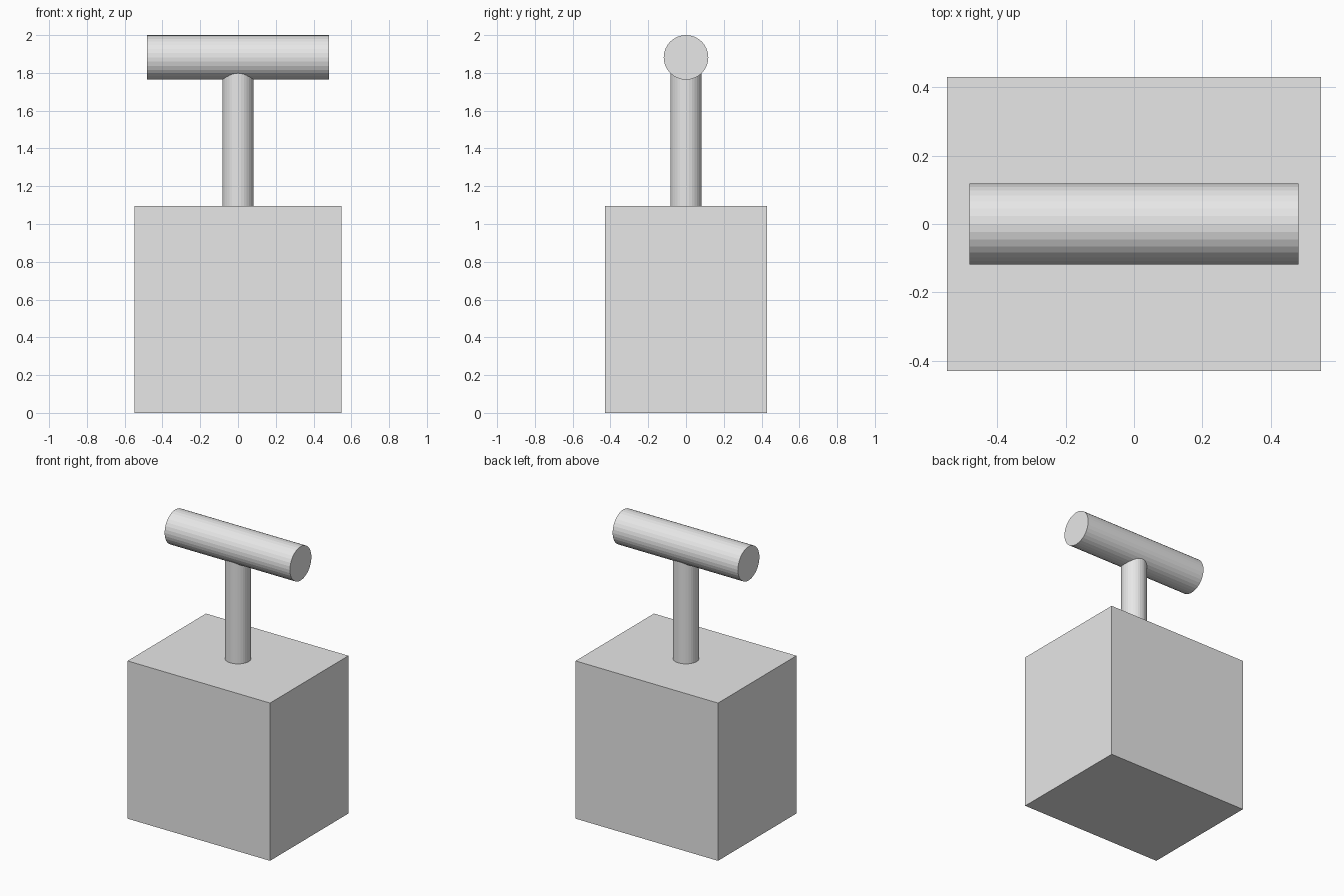
import bpy
import math

cube = bpy.data.objects.get("Cube")
if cube:
    bpy.data.objects.remove(cube, do_unlink=True)

# One plain grey for every part
grey = bpy.data.materials.new("light_grey")
grey.use_nodes = True
colour = (0.8, 0.8, 0.8, 1)
grey.diffuse_color = colour
grey.node_tree.nodes["Principled BSDF"].inputs["Base Color"].default_value = colour


def finish(name):
    obj = bpy.context.object
    obj.name = name
    obj.data.materials.append(grey)
    return obj


def cylinder(name, radius, length, z, tilt=0):
    bpy.ops.mesh.primitive_cylinder_add(vertices=32, radius=radius, depth=length,
                                        location=(0, 0, z), rotation=(0, tilt, 0))
    return finish(name)


# Box body
HEIGHT = 1.095
bpy.ops.mesh.primitive_cube_add(size=1, location=(0, 0, HEIGHT / 2))
body = finish("box_body")
body.scale = (1.094, 0.86, HEIGHT)

# Plunger shaft, running from inside the box to the middle of the grip
GRIP_RADIUS = 0.118
GRIP_Z = 2 - GRIP_RADIUS
BOTTOM = 1.0
cylinder("plunger_shaft", 0.083, GRIP_Z - BOTTOM, (GRIP_Z + BOTTOM) / 2)

# Horizontal grip
cylinder("plunger_grip", GRIP_RADIUS, 0.962, GRIP_Z, math.pi / 2)
